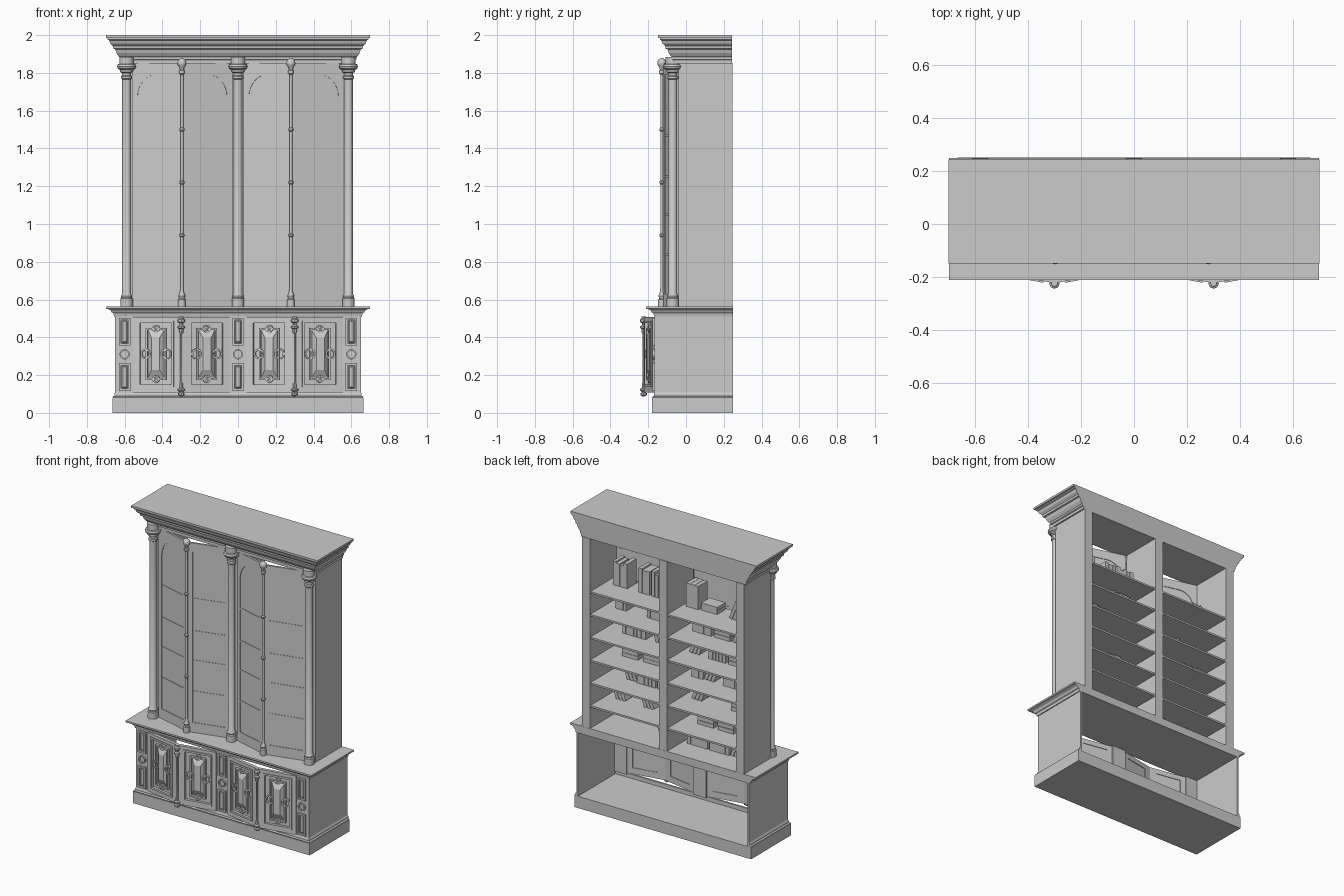
import bpy, bmesh, math, random
from mathutils import Matrix, Vector

if "Cube" in bpy.data.objects:
    bpy.data.objects.remove(bpy.data.objects["Cube"])

I = Matrix.Identity(4)
rnd = random.Random(4)

def finish(name, bm, M=I, smooth=False):
    bmesh.ops.recalc_face_normals(bm, faces=bm.faces[:])
    me = bpy.data.meshes.new(name)
    bm.to_mesh(me)
    bm.free()
    ob = bpy.data.objects.new(name, me)
    bpy.context.collection.objects.link(ob)
    ob.matrix_world = M
    if smooth:
        bpy.ops.object.select_all(action='DESELECT')
        ob.select_set(True)
        bpy.context.view_layer.objects.active = ob
        bpy.ops.object.shade_smooth_by_angle(angle=math.radians(35))
    return ob

def add_box(bm, x0, x1, y0, y1, z0, z1, M=I):
    S = Matrix.Diagonal((abs(x1 - x0), abs(y1 - y0), z1 - z0, 1))
    T = Matrix.Translation(((x0 + x1) / 2, (y0 + y1) / 2, (z0 + z1) / 2))
    bmesh.ops.create_cube(bm, size=1, matrix=M @ T @ S)

def box(name, *d, M=I):
    bm = bmesh.new()
    add_box(bm, *d)
    return finish(name, bm, M)

def rect(u0, u1, z0, z1):
    return [(u0, z0), (u1, z0), (u1, z1), (u0, z1)]

def circle(u, z, r, n=20):
    return [(u + r * math.cos(2 * math.pi * i / n), z + r * math.sin(2 * math.pi * i / n)) for i in range(n)]

def slab(name, outer, hole, y0, y1, M=I):
    """flat outline in (u, z) with a hole, extruded along y"""
    bm = bmesh.new()
    edges = []
    for loop in (outer, hole):
        vs = [bm.verts.new((u, y0, z)) for u, z in loop]
        edges += [bm.edges.new((vs[i - 1], vs[i])) for i in range(len(vs))]
    bmesh.ops.triangle_fill(bm, edges=edges, use_beauty=True)
    ex = bmesh.ops.extrude_face_region(bm, geom=bm.faces[:], use_keep_orig=True)
    bmesh.ops.translate(bm, vec=(0, y1 - y0, 0), verts=[g for g in ex['geom'] if isinstance(g, bmesh.types.BMVert)])
    return finish(name, bm, M)

def loft(name, hx, fy, by, prof, solid=True):
    """moulding running round the left, front and right: prof is (outset, z)"""
    bm = bmesh.new()
    rows = [[bm.verts.new(p) for p in ((-hx - e, by, z), (-hx - e, fy - e, z), (hx + e, fy - e, z), (hx + e, by, z))]
            for e, z in prof]
    for a, b in zip(rows, rows[1:]):
        for i in range(3):
            bm.faces.new((a[i], a[i + 1], b[i + 1], b[i]))
    if solid:
        bm.faces.new(rows[0])
        bm.faces.new(rows[-1])
    for i in (0, 3):
        if not solid:
            bm.faces.new([r[i] for r in rows])
    if solid:
        bm.faces.new([r[0] for r in rows] + [r[3] for r in reversed(rows)])
    return finish(name, bm)

def lathe(name, x, y, prof, n=20):
    bm = bmesh.new()
    rows = [[bm.verts.new((r * math.cos(2 * math.pi * i / n), r * math.sin(2 * math.pi * i / n), z)) for i in range(n)]
            for r, z in prof]
    for a, b in zip(rows, rows[1:]):
        for i in range(n):
            bm.faces.new((a[i - 1], a[i], b[i], b[i - 1]))
    bm.faces.new(rows[0])
    bm.faces.new(rows[-1])
    return finish(name, bm, Matrix.Translation((x, y, 0)), True)

def pyramid(name, u, z, w0, h0, w1, h1, y0, y1, M):
    bm = bmesh.new()
    a = [bm.verts.new((u + s * w0, y0, z + t * h0)) for s, t in ((-1, -1), (1, -1), (1, 1), (-1, 1))]
    b = [bm.verts.new((u + s * w1, y1, z + t * h1)) for s, t in ((-1, -1), (1, -1), (1, 1), (-1, 1))]
    bm.faces.new(a)
    bm.faces.new(b)
    for i in range(4):
        bm.faces.new((a[i - 1], a[i], b[i], b[i - 1]))
    return finish(name, bm, M)

def door_frame(p, q):
    """matrix with local x from p to q, and its length"""
    d = Vector((q[0] - p[0], q[1] - p[1], 0))
    return Matrix.Translation((p[0], p[1], 0)) @ Matrix.Rotation(math.atan2(d.y, d.x), 4, 'Z'), d.length

# plinth, its moulding, counter and crown
loft("plinth", 0.665, -0.18, 0.25, [(0, 0), (0, 0.08)])
loft("plinth_moulding", 0.65, -0.165, 0.25,
     [(0.01, 0.078), (0.014, 0.085), (0.005, 0.09), (0.005, 0.1), (0, 0.108), (-0.012, 0.108), (-0.012, 0.078)], False)
loft("counter", 0.652, -0.165, 0.248,
     [(0, 0.51), (0.004, 0.51), (0.008, 0.528), (0.016, 0.532), (0.022, 0.543), (0.034, 0.549), (0.046, 0.552),
      (0.046, 0.563)])
loft("crown", 0.61, -0.058, 0.243,
     [(0, 1.85), (0.01, 1.85), (0.01, 1.868), (0.018, 1.872), (0.018, 1.884), (0.024, 1.89), (0.034, 1.905), (0.04, 1.925),
      (0.05, 1.928), (0.052, 1.942), (0.066, 1.955), (0.072, 1.972), (0.08, 1.976), (0.08, 1.984), (0.09, 1.986), (0.09, 2)])

# lower carcass
for s in (-1, 1):
    box("lower_side", s * 0.638, s * 0.65, -0.165, 0.25, 0.1, 0.512)
for x in (-0.6, 0, 0.6):
    box("lower_pilaster", x - 0.05, x + 0.05, -0.167, -0.145, 0.1, 0.512)
    for z in (0.19, 0.43):
        slab("pilaster_moulding", rect(x - 0.03, x + 0.03, z - 0.073, z + 0.073),
             rect(x - 0.019, x + 0.019, z - 0.062, z + 0.062), -0.178, -0.166)
        pyramid("pilaster_field", x, z, 0.017, 0.06, 0.01, 0.053, -0.166, -0.173, I)
    slab("pilaster_ring", circle(x, 0.31, 0.027), circle(x, 0.31, 0.019), -0.178, -0.166)

# upper carcass and shelves
for x0, x1 in ((-0.61, -0.55), (-0.03, 0.03), (0.55, 0.61)):
    box("upright", x0, x1, -0.04, 0.247, 0.56, 1.852)
shelf_z = [0.563 + 0.155 * k for k in range(7)]
for z in shelf_z[1:]:
    for s in (-1, 1):
        box("shelf", s * 0.03, s * 0.55, -0.035, 0.243, z - 0.012, z)

# books: upright rows, leaning books and flat stacks
for s in (-1, 1):
    bm = bmesh.new()
    for k, z in enumerate(shelf_z):
        tall = 1.25 if k == 6 else 1
        x = 0.05 + rnd.uniform(0, 0.06)
        while x < 0.42:
            kind = rnd.choice(("row", "lean", "stack", "gap"))
            if kind == "row":
                for _ in range(rnd.randint(3, 6)):
                    if x > 0.51:
                        break
                    t = rnd.uniform(0.02, 0.032)
                    add_box(bm, s * x, s * (x + t), -0.02, 0.08, z, z + tall * rnd.uniform(0.115, 0.135))
                    x += t + 0.002
            elif kind == "lean":
                for _ in range(3):
                    M = Matrix.Translation((s * x, 0, z)) @ Matrix.Rotation(s * 0.38, 4, 'Y')
                    add_box(bm, -0.011, 0.011, -0.02, 0.075, 0.004, 0.115 * tall, M)
                    x += 0.026
                x += 0.05
            elif kind == "stack":
                for i in range(rnd.randint(2, 3 + (k == 6))):
                    o = rnd.uniform(0, 0.012)
                    add_box(bm, s * (x + o), s * (x + o + 0.12), -0.02 + o, 0.07 + o, z + i * 0.027, z + i * 0.027 + 0.025)
                x += 0.14
            else:
                x += 0.06
            x += 0.012
    finish("books", bm)

# upper columns
for x in (-0.59, 0, 0.585):
    lathe("column", x, -0.07, [(0.033, 0.56), (0.033, 0.605), (0.028, 0.61), (0.03, 0.62), (0.023, 0.63), (0.023, 1.765),
          (0.029, 1.77), (0.029, 1.782), (0.023, 1.787), (0.024, 1.8), (0.034, 1.805), (0.034, 1.815), (0.046, 1.822),
          (0.05, 1.833), (0.046, 1.845), (0.038, 1.848), (0.038, 1.885)], 24)

# upper glazed doors: each pair meets in a point at a slim post
def glazed_door(p, q, hinge_left):
    M, L = door_frame(p, q)
    r, top, a, b = 0.1, 1.79, 0.03, L - 0.035
    hole = [(a, 0.63), (b, 0.63), (b, top)]
    hole += [(a + r - r * math.sin(t), top - 0.12 + 0.12 * math.cos(t)) for t in [i * math.pi / 16 for i in range(9)]]
    if not hinge_left:
        hole = [(L - u, z) for u, z in hole]
    slab("glazed_door_frame", rect(0, L, 0.563, 1.85), hole, -0.007, 0.007, M)
    box("door_glass", 0.015, L - 0.015, -0.003, 0.003, 0.6, 1.83, M=M)
    for z in (0.84, 1.05, 1.25, 1.47):
        box("glazing_bar", 0.03, L - 0.03, -0.006, 0.006, z - 0.006, z + 0.006, M=M)

for tip, l, r in ((-0.297, -0.56, -0.03), (0.28, 0.03, 0.56)):
    glazed_door((l, -0.045), (tip, -0.115), True)
    glazed_door((tip, -0.115), (r, -0.045), False)
    prof = [(0.02, 0.563), (0.02, 0.6), (0.014, 0.605), (0.018, 0.62), (0.01, 0.64), (0.008, 0.66)]
    for z in (0.94, 1.22, 1.5):
        prof += [(0.008, z - 0.01), (0.013, z - 0.004), (0.013, z + 0.004), (0.008, z + 0.01)]
    prof += [(0.008, 1.79), (0.015, 1.797), (0.015, 1.812), (0.01, 1.816)]
    prof += [(0.024 * math.sin(t), 1.852 - 0.026 * math.cos(t)) for t in (0.6, 1.1, 1.57, 2.1, 2.6, 3.05)]
    lathe("upper_post", tip, -0.128, prof, 12)

# lower panelled doors, also meeting in a point
def panel_door(p, q, shift):
    M, L = door_frame(p, q)
    c = L / 2 + shift
    slab("panel_door_frame", rect(0, L, 0.108, 0.508), rect(c - 0.085, c + 0.085, 0.15, 0.475), -0.01, 0.012, M)
    slab("panel_door_bead", rect(c - 0.097, c + 0.097, 0.138, 0.487), rect(c - 0.085, c + 0.085, 0.15, 0.475), -0.016, -0.009, M)
    box("door_panel", c - 0.086, c + 0.086, 0.002, 0.008, 0.149, 0.476, M=M)
    slab("panel_moulding", rect(c - 0.055, c + 0.055, 0.175, 0.45), rect(c - 0.045, c + 0.045, 0.185, 0.44), -0.014, 0.003, M)
    pyramid("raised_field", c, 0.3125, 0.045, 0.127, 0.022, 0.085, 0.003, -0.018, M)
    for u, z in ((c - 0.055, 0.3125), (c + 0.055, 0.3125), (c, 0.179), (c, 0.446)):
        d = 0.028 if z == 0.3125 else 0.02
        slab("panel_lobe", circle(u, z, d), circle(u, z, d - 0.009), -0.012, 0.003, M)

for tip, l, r in ((-0.3, -0.555, -0.045), (0.3, 0.045, 0.555)):
    panel_door((l, -0.165), (tip, -0.213), -0.006)
    panel_door((tip, -0.213), (r, -0.165), 0.006)
    lathe("lower_post", tip, -0.224, [(0.008, 0.088), (0.017, 0.094), (0.017, 0.104), (0.009, 0.11), (0.019, 0.118),
          (0.019, 0.126), (0.01, 0.132), (0.01, 0.15), (0.007, 0.16), (0.007, 0.42), (0.012, 0.43), (0.012, 0.445),
          (0.019, 0.45), (0.019, 0.458), (0.01, 0.464), (0.01, 0.475), (0.02, 0.482), (0.02, 0.494), (0.012, 0.5),
          (0.012, 0.51)], 8)
